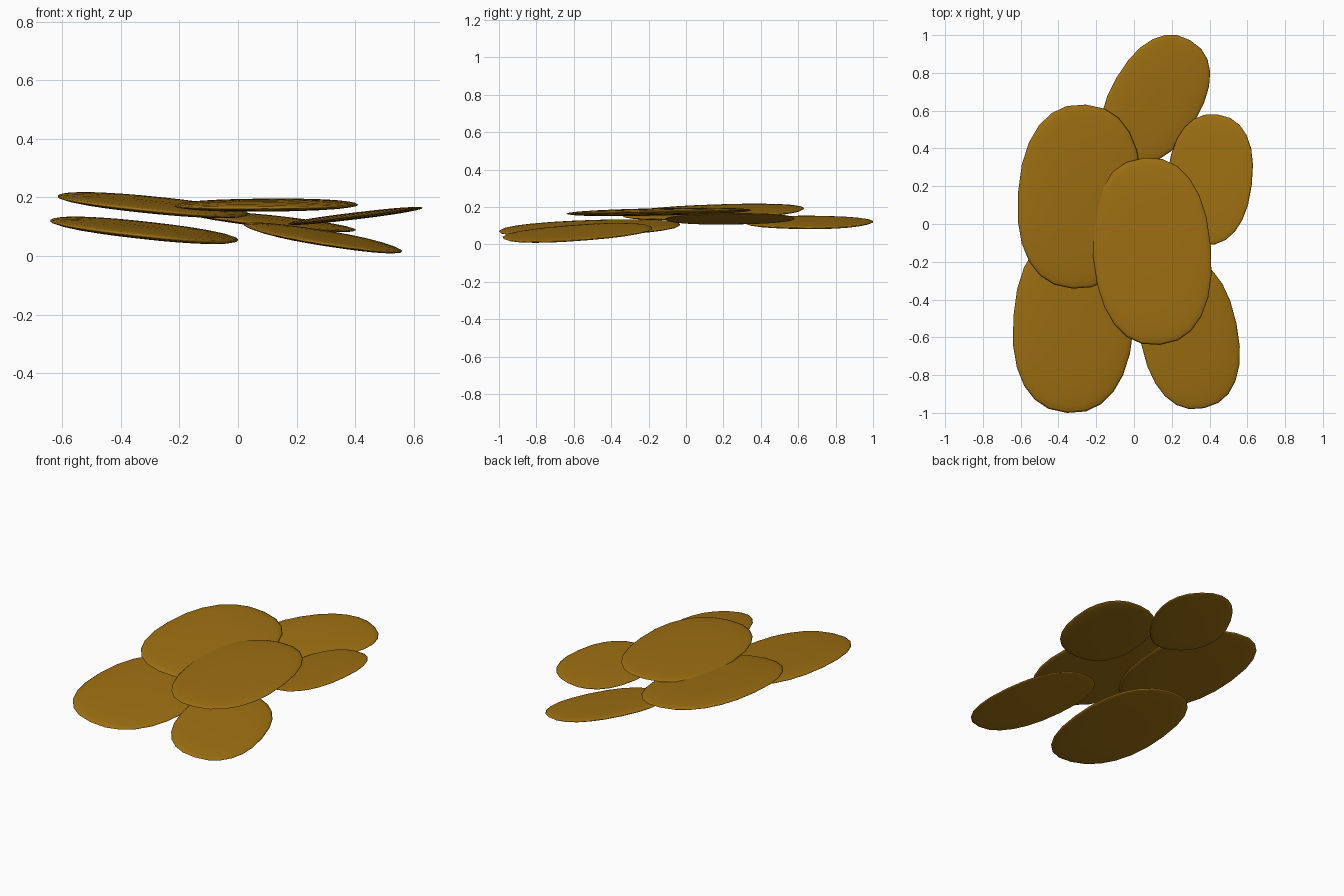
import bpy, bmesh
from math import copysign, radians
from mathutils import Matrix

if "Cube" in bpy.data.objects:
    bpy.data.objects.remove(bpy.data.objects["Cube"])

mat = bpy.data.materials.new("golden_brown")
mat.diffuse_color = (0.34, 0.16, 0.006, 1)
mat.use_nodes = True
mat.node_tree.nodes["Principled BSDF"].inputs["Base Color"].default_value = mat.diffuse_color


def spow(v, e):
    return copysign(abs(v) ** e, v)


def leaf(name, centre, half, thick, turn, slope):
    """Flattened rounded disc: half = x/y half extents, slope = z rise along x and y."""
    bm = bmesh.new()
    bmesh.ops.create_uvsphere(bm, u_segments=24, v_segments=14, radius=1)
    rot = Matrix.Rotation(radians(turn), 3, 'Z')
    for v in bm.verts:
        r = v.co.xy.length
        if r > 1e-4:
            c, s = v.co.x / r, v.co.y / r
            rr = min(r, 1) ** 0.8          # flatter faces, rounder rim
            v.co.x = 0.65 * rr * spow(c, 0.87)
            v.co.y = rr * spow(s, 0.87)
        v.co = rot @ v.co
    # fit the turned outline to its extents, then tilt
    ex = max(abs(v.co.x) for v in bm.verts)
    ey = max(abs(v.co.y) for v in bm.verts)
    for v in bm.verts:
        x, y = v.co.x * half[0] / ex, v.co.y * half[1] / ey
        v.co = (x, y, v.co.z * thick + slope[0] * x + slope[1] * y)
    me = bpy.data.meshes.new(name)
    bm.to_mesh(me)
    bm.free()
    for p in me.polygons:
        p.use_smooth = True
    me.materials.append(mat)
    ob = bpy.data.objects.new(name, me)
    ob.location = centre
    bpy.context.collection.objects.link(ob)


# Six overlapping leaves, top layer first
leaf("leaf_centre", (0.095, -0.145, 0.174), (0.315, 0.495), 0.019, 5, (0.01, 0.02))
leaf("leaf_left", (-0.29, 0.145, 0.174), (0.325, 0.487), 0.021, -4, (-0.10, 0.04))
leaf("leaf_front_left", (-0.32, -0.515, 0.088), (0.32, 0.485), 0.022, -4, (-0.11, 0.04))
leaf("leaf_front_right", (0.29, -0.58, 0.062), (0.27, 0.40), 0.017, 12, (-0.15, 0.05))
leaf("leaf_right", (0.40, 0.235, 0.137), (0.23, 0.345), 0.012, -7, (0.12, 0.0))
leaf("leaf_back", (0.115, 0.66, 0.118), (0.288, 0.34), 0.016, -30, (-0.12, 0.04))
